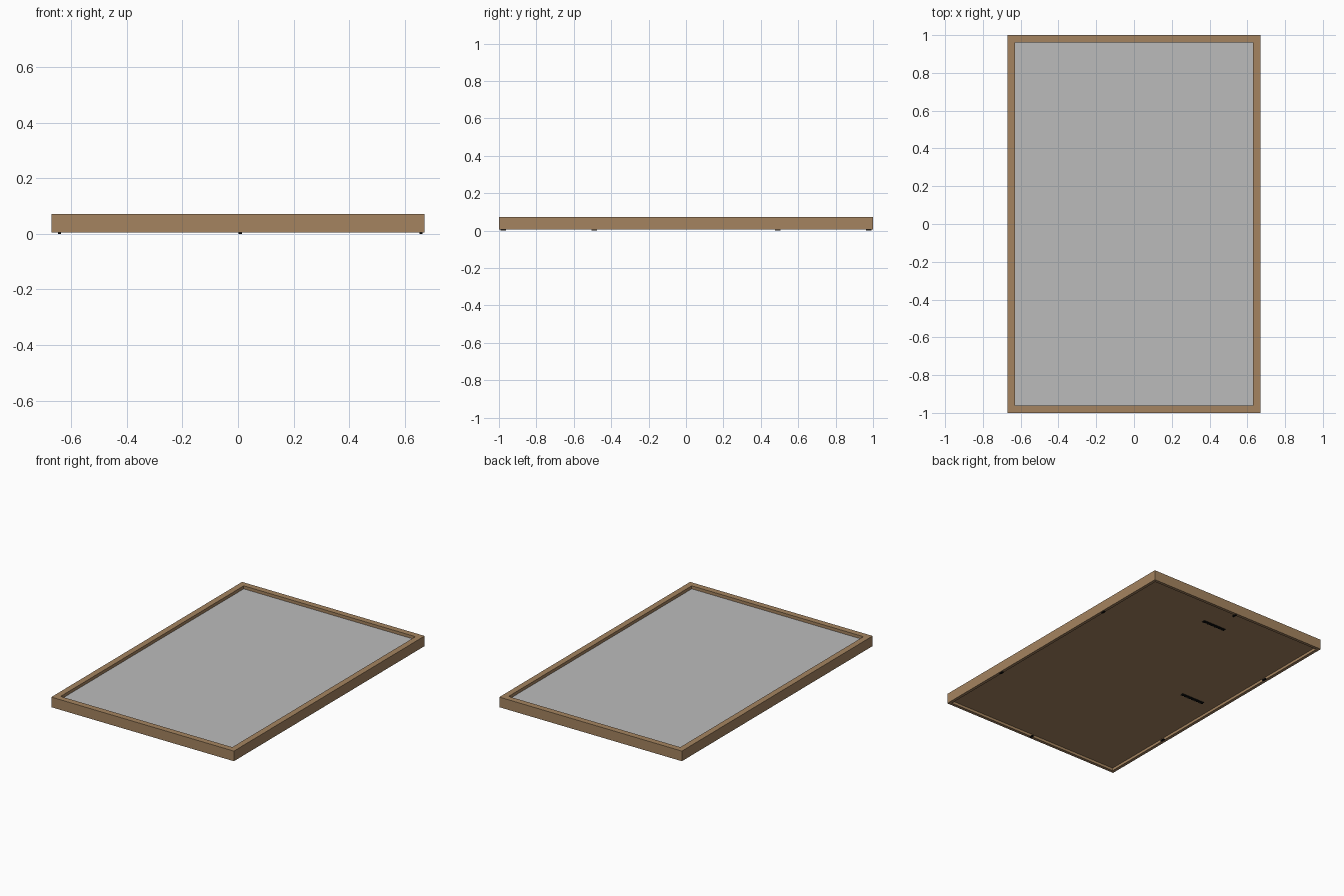
import bpy, bmesh

if "Cube" in bpy.data.objects:
    bpy.data.objects.remove(bpy.data.objects["Cube"])

def material(name, rgb):
    m = bpy.data.materials.new(name)
    m.diffuse_color = (*rgb, 1)
    m.use_nodes = True
    m.node_tree.nodes["Principled BSDF"].inputs["Base Color"].default_value = m.diffuse_color
    return m

WOOD = material("oak brown", (0.376, 0.231, 0.117))
GREY = material("picture grey", (0.5, 0.5, 0.5))
BLACK = material("black metal", (0.005, 0.005, 0.005))

def finish(name, bm, mat):
    bmesh.ops.recalc_face_normals(bm, faces=bm.faces)
    me = bpy.data.meshes.new(name)
    bm.to_mesh(me)
    bm.free()
    me.materials.append(mat)
    ob = bpy.data.objects.new(name, me)
    bpy.context.collection.objects.link(ob)
    return ob

def box(name, x, y, z, mat):
    bm = bmesh.new()
    bmesh.ops.create_cube(bm, size=1)
    for v in bm.verts:
        for i, (a, b) in enumerate((x, y, z)):
            v.co[i] = a if v.co[i] < 0 else b
    return finish(name, bm, mat)

HX, HY = 0.67, 1.0
Z0, Z1 = 0.005, 0.072

# Mitred frame: rebated moulding section (inset from outer edge, height) swept round
section = [(0, Z0), (0, Z1), (0.04, Z1), (0.04, 0.052), (0.02, 0.052), (0.02, Z0)]
bm = bmesh.new()
rings = []
for sx, sy in ((-1, -1), (1, -1), (1, 1), (-1, 1)):
    rings.append([bm.verts.new((sx * (HX - d), sy * (HY - d), z)) for d, z in section])
for k in range(4):
    a, b = rings[k], rings[(k + 1) % 4]
    for i in range(len(section)):
        j = (i + 1) % len(section)
        bm.faces.new((a[i], a[j], b[j], b[i]))
finish("frame", bm, WOOD)

# Picture sheet and backing board held in the rebate
box("picture", (-0.648, 0.648), (-0.978, 0.978), (0.042, 0.051), GREY)
box("backing_board", (-0.649, 0.649), (-0.979, 0.979), (0.022, 0.041), WOOD)

# Retaining clips around the back rim
for x, y in ((0.658, 0.49), (0.658, -0.49), (-0.642, 0.49), (-0.642, -0.49),
             (0.008, 0.977), (0.008, -0.977)):
    box("retaining_clip", (x - 0.006, x + 0.006), (y - 0.014, y + 0.014), (0, 0.0065), BLACK)

# Sawtooth hangers: strip with a toothed edge, plus a nail head at each end
def hanger(cx, cy):
    n, length, z0, z1 = 12, 0.17, 0.016, 0.0195
    bm = bmesh.new()
    pts = [(-length / 2, 0.012)]
    for i in range(2 * n + 1):
        pts.append((-length / 2 + length * i / (2 * n), -0.012 if i % 2 == 0 else -0.004))
    pts.append((length / 2, 0.012))
    face = bm.faces.new([bm.verts.new((cx + x, cy + y, z0)) for x, y in pts])
    ext = bmesh.ops.extrude_face_region(bm, geom=[face])
    for v in ext["geom"]:
        if isinstance(v, bmesh.types.BMVert):
            v.co.z = z1
    finish("sawtooth_hanger", bm, BLACK)
    for s in (-1, 1):
        bpy.ops.mesh.primitive_cylinder_add(vertices=12, radius=0.007, depth=0.01,
                                            location=(cx + s * 0.078, cy + 0.002, 0.0185))
        nail = bpy.context.object
        nail.name = "hanger_nail"
        nail.data.materials.append(BLACK)

hanger(0.01, 0.78)
hanger(-0.47, 0.0)
